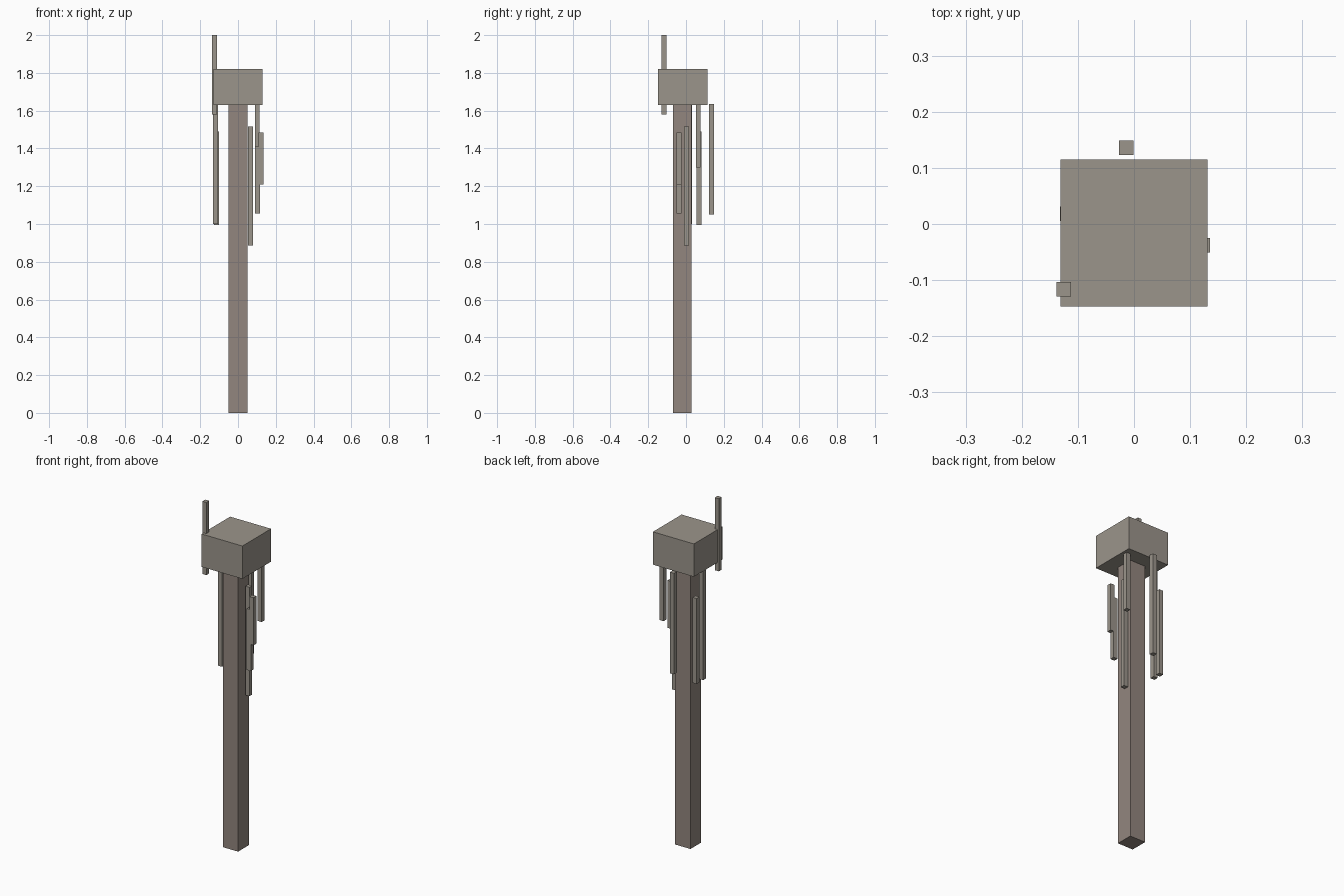
import bpy

if "Cube" in bpy.data.objects:
    bpy.data.objects.remove(bpy.data.objects["Cube"])


def material(name, rgb):
    mat = bpy.data.materials.new(name)
    mat.diffuse_color = (*rgb, 1)
    mat.use_nodes = True
    mat.node_tree.nodes["Principled BSDF"].inputs["Base Color"].default_value = mat.diffuse_color
    return mat


def box(name, x, y, z0, z1, width, mat):
    # Upright square box centred on x, y and spanning z0 to z1
    bpy.ops.mesh.primitive_cube_add(size=1, location=(x, y, (z0 + z1) / 2))
    ob = bpy.context.object
    ob.name = name
    ob.scale = (width, width, z1 - z0)
    bpy.ops.object.transform_apply(location=False, rotation=False, scale=True)
    ob.data.materials.append(mat)


bark = material("bark", (0.29, 0.24, 0.21))
pale_bark = material("pale_bark", (0.33, 0.30, 0.26))

# Tall trunk and the block on top of it
box("trunk", 0, -0.02, 0, 1.63, 0.098, bark)
box("cap_block", 0, -0.016, 1.63, 1.82, 0.262, pale_bark)

# Thin loose strands: x, y, bottom, top
STRANDS = {
    "upright_twig": (-0.125, -0.116, 1.58, 2.00),
    "back_strand": (-0.014, 0.136, 1.05, 1.635),
    "left_strand_long": (-0.119, 0.018, 1.00, 1.63),
    "left_strand_short": (-0.113, 0.069, 0.995, 1.49),
    "right_strand_outer": (0.122, -0.038, 1.21, 1.485),
    "right_strand_inner": (0.103, -0.036, 1.055, 1.41),
    "right_strand_back": (0.102, 0.065, 1.30, 1.63),
    "right_strand_long": (0.067, 0.003, 0.885, 1.515),
}
for name, (x, y, z0, z1) in STRANDS.items():
    box(name, x, y, z0, z1, 0.026, pale_bark)
